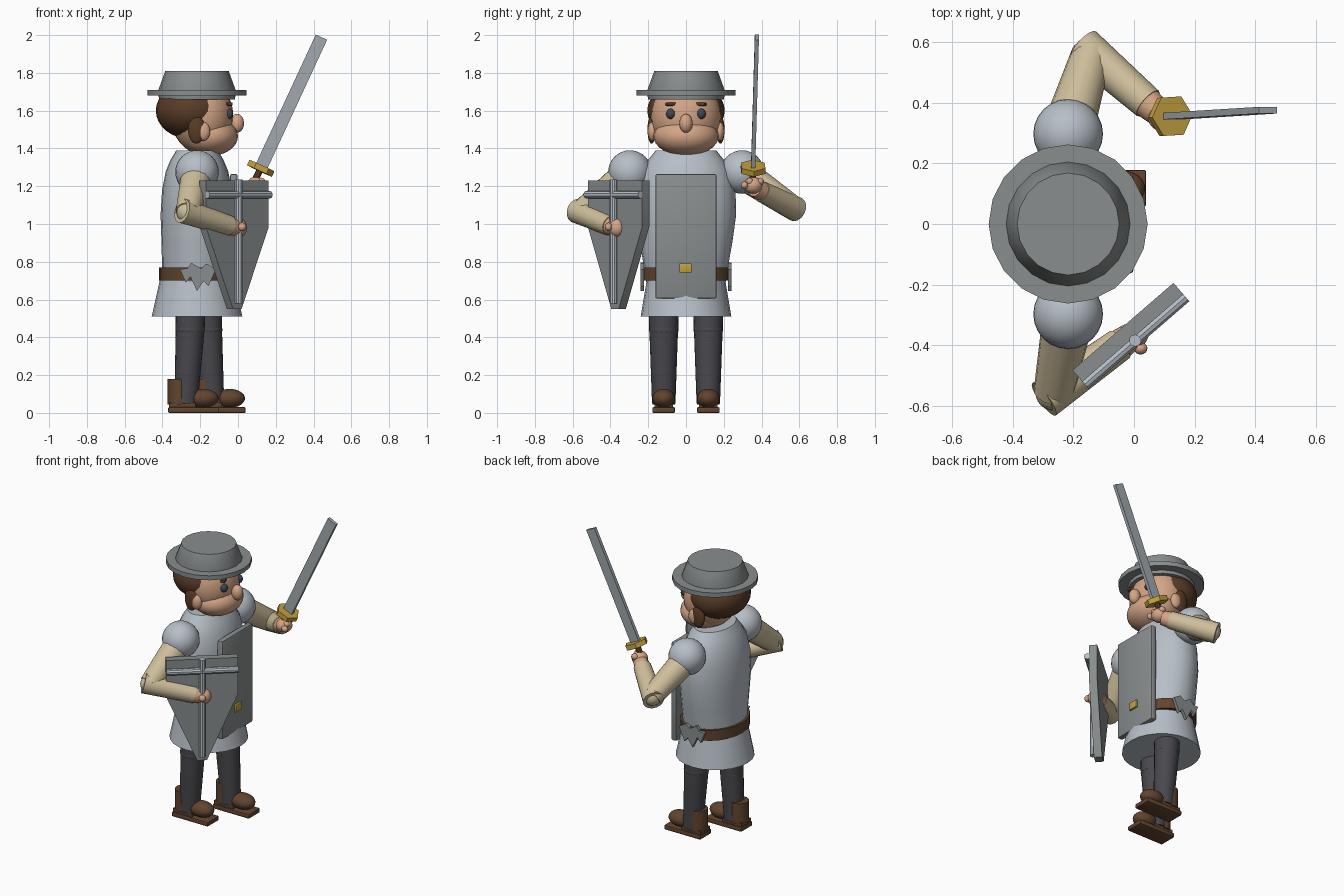
import bpy, bmesh, math
from mathutils import Vector, Matrix

if "Cube" in bpy.data.objects:
    bpy.data.objects.remove(bpy.data.objects["Cube"])


def material(name, r, g, b):
    m = bpy.data.materials.new(name)
    m.use_nodes = True
    m.diffuse_color = (r, g, b, 1)
    m.node_tree.nodes["Principled BSDF"].inputs["Base Color"].default_value = (r, g, b, 1)
    return m


STEEL = material("dark_steel", .25, .27, .27)
MAIL = material("pale_mail", .47, .52, .57)
BLADE = material("blade_steel", .35, .39, .42)
SKIN = material("skin", .66, .38, .24)
LINEN = material("linen", .62, .52, .33)
HAIR = material("hair_brown", .10, .045, .02)
LEATHER = material("leather", .12, .058, .028)
TROUSER = material("trouser_grey", .065, .065, .075)
GOLD = material("gold", .56, .36, .05)
EYE = material("eye_slate", .05, .065, .09)
made = []


def finish(name, bm, mat, matrix=None):
    bmesh.ops.recalc_face_normals(bm, faces=bm.faces)
    me = bpy.data.meshes.new(name)
    bm.to_mesh(me)
    bm.free()
    ob = bpy.data.objects.new(name, me)
    bpy.context.collection.objects.link(ob)
    if matrix:
        me.transform(matrix)
    me.materials.append(mat)
    made.append(ob)
    return ob


def stack(name, cx, cy, rings, mat, sides=24):
    """Closed body through elliptical rings (z, rx, ry)."""
    bm = bmesh.new()
    loops = []
    for z, rx, ry in rings:
        turn = [2 * math.pi * i / sides for i in range(sides)]
        loops.append([bm.verts.new((cx + rx * math.cos(a), cy + ry * math.sin(a), z)) for a in turn])
    for a, b in zip(loops, loops[1:]):
        for i in range(sides):
            j = (i + 1) % sides
            bm.faces.new((a[i], a[j], b[j], b[i]))
    bm.faces.new(loops[0])
    bm.faces.new(loops[-1])
    return finish(name, bm, mat)


def tube(name, a, b, r0, r1, mat, sides=16):
    a, b = Vector(a), Vector(b)
    bm = bmesh.new()
    bmesh.ops.create_cone(bm, cap_ends=True, segments=sides, radius1=r0, radius2=r1, depth=(b - a).length)
    turn = (b - a).to_track_quat('Z', 'Y').to_matrix().to_4x4()
    return finish(name, bm, mat, Matrix.Translation((a + b) / 2) @ turn)


def ball(name, loc, radii, mat):
    bm = bmesh.new()
    bmesh.ops.create_uvsphere(bm, u_segments=24, v_segments=16, radius=1)
    return finish(name, bm, mat, Matrix.Translation(loc) @ Matrix.Diagonal((*radii, 1)))


def box(name, loc, size, mat, bevel=0, turn=None):
    bm = bmesh.new()
    bmesh.ops.create_cube(bm, size=1)
    bmesh.ops.scale(bm, vec=size, verts=bm.verts)
    if bevel:
        bmesh.ops.bevel(bm, geom=bm.edges[:], offset=bevel, segments=2, affect='EDGES', profile=.5)
    return finish(name, bm, mat, Matrix.Translation(loc) @ (turn or Matrix()))


def plate(name, outline, thick, mat, matrix):
    """Outline in local x-z, extruded evenly along local y."""
    bm = bmesh.new()
    face = bm.faces.new([bm.verts.new((x, -thick / 2, z)) for x, z in outline])
    new = bmesh.ops.extrude_face_region(bm, geom=[face])["geom"]
    bmesh.ops.translate(bm, vec=(0, thick, 0), verts=[v for v in new if isinstance(v, bmesh.types.BMVert)])
    return finish(name, bm, mat, matrix)


CX = -.217
# hat
stack("hat_brim", CX, 0, [(1.68, .262, .262), (1.71, .262, .262)], STEEL, 20)
stack("hat_crown", CX, 0, [(1.66, .2, .2), (1.7, .208, .208), (1.81, .168, .168)], STEEL, 20)

# head
ball("head", (-.19, 0, 1.57), (.165, .185, .2), SKIN)
ball("jaw", (-.15, 0, 1.465), (.15, .172, .105), SKIN)
ball("nose", (-.005, 0, 1.533), (.037, .035, .05), SKIN)
ball("hair", (-.25, 0, 1.6), (.185, .205, .15), HAIR)
for tag, s in (("near", -1), ("far", 1)):
    ball(tag + "_eye", (-.05, s * .08, 1.583), (.025, .025, .028), EYE)
    box(tag + "_eyebrow", (-.053, s * .075, 1.635), (.03, .065, .018), HAIR, .006,
        Matrix.Rotation(-s * .4, 4, 'Z'))
    ball(tag + "_sideburn", (-.22, s * .182, 1.5), (.045, .022, .075), HAIR)
    ball(tag + "_ear", (-.185, s * .178, 1.49), (.038, .025, .05), SKIN)

# body
stack("torso", CX, 0, [(.62, .185, .2), (.76, .185, .22), (.9, .188, .245), (1.05, .193, .266),
                       (1.18, .185, .262), (1.28, .165, .24), (1.34, .14, .2), (1.39, .11, .16)], MAIL)
stack("skirt", CX, 0, [(.51, .24, .24), (.72, .193, .205)], MAIL)
stack("belt", CX, 0, [(.7, .2, .236), (.77, .2, .236)], LEATHER)
box("breastplate", (-.022, 0, .935), (.04, .325, .66), STEEL, .01)
box("buckle", (0, -.003, .767), (.02, .065, .05), GOLD, .004)
jag = [(-.09, .76), (-.06, .69), (-.035, .72), (0, .645), (.035, .70), (.06, .67),
       (.1, .76), (.05, .79), (.02, .765), (-.03, .795), (-.05, .765)]
for tag, s in (("near", -1), ("far", 1)):
    plate(tag + "_torn_flap", jag, .02, STEEL, Matrix.Translation((-.217, s * .232, 0)))
    ball(tag + "_shoulder", (CX, s * .297, 1.275), (.115, .115, .115), MAIL)

# legs and boots
for tag, y, hip, foot in (("rear", -.118, -.25, -.275), ("leading", .118, -.165, -.135)):
    knee = hip * .85 + foot * .15
    tube(tag + "_thigh", (hip, y, .62), (knee, y, .43), .08, .077, TROUSER)
    ball(tag + "_knee", (knee, y, .44), (.078, .078, .05), TROUSER)
    tube(tag + "_shin", (foot, y, .05), (knee, y, .44), .062, .076, TROUSER)
    tube(tag + "_boot_heel", (foot - .038, y, .045), (foot - .038, y, .18), .06, .06, LEATHER)
    ball(tag + "_boot_toe", (foot + .09, y, .077), (.082, .06, .05), LEATHER)
    box(tag + "_boot_sole", (foot + .04, y, .015), (.27, .12, .03), LEATHER, .006)
    box(tag + "_boot_welt", (foot - .02, y, .038), (.14, .1, .03), LEATHER)


def arm(tag, shoulder, elbow, wrist):
    elbow, wrist = Vector(elbow), Vector(wrist)
    tube(tag + "_upper_arm", shoulder, elbow, .085, .066, LINEN)
    ball(tag + "_elbow", elbow, (.06, .06, .06), LINEN)
    back = (elbow - wrist).normalized()
    tube(tag + "_forearm", elbow + back * .04, wrist - back * -.02, .066, .055, LINEN)
    tube(tag + "_wrist", wrist + back * .03, wrist - back * .03, .052, .045, SKIN)


# sword arm and sword
arm("sword", (CX, .31, 1.26), (-.14, .56, 1.09), (.06, .385, 1.18))
ball("sword_hand", (.095, .355, 1.205), (.05, .05, .045), SKIN)
guard = Vector((.12, .355, 1.295))
aim = Vector((.32, .02, .69)).normalized()
tube("sword_grip", guard - aim * .12, guard, .018, .018, LEATHER, 10)
for i in range(4):
    ball(f"sword_finger_{i + 1}", (.13 - i * .008, .31 + i * .028, 1.205 + (i % 2) * .02), (.022, .018, .02), SKIN)
tube("sword_guard", guard - aim * .016, guard + aim * .016, .073, .073, GOLD, 6)
side = aim.cross(Vector((0, 1, 0))).normalized()
frame = Matrix((side, aim.cross(side), aim)).transposed().to_4x4()
box("sword_blade", guard + aim * .385, (.066, .022, .76), BLADE, 0, frame)

# shield arm
arm("shield", (CX, -.31, 1.26), (-.265, -.555, 1.06), (-.03, -.385, .985))
ball("shield_hand", (.005, -.365, .98), (.042, .042, .048), SKIN)
ball("shield_thumb", (.022, -.41, .985), (.022, .02, .022), SKIN)

# shield
turn = Matrix.Translation((-.02, -.357, 0)) @ Matrix.Rotation(math.atan2(.654, .756), 4, 'Z')
half = [(.22, 1.23), (.22, .985), (.03, .55)]
plate("shield", half + [(-x, z) for x, z in reversed(half)], .05, STEEL, turn)
tube("shield_upright_bar", turn @ Vector((0, -.036, .58)), turn @ Vector((0, -.036, 1.235)), .02, .02, MAIL, 10)
tube("shield_cross_bar", turn @ Vector((-.22, -.036, 1.155)), turn @ Vector((.22, -.036, 1.155)), .02, .02, MAIL, 10)

# smooth round surfaces, keep hard edges
bpy.ops.object.select_all(action='DESELECT')
for ob in made:
    ob.select_set(True)
bpy.context.view_layer.objects.active = made[0]
bpy.ops.object.shade_smooth_by_angle(angle=math.radians(32))
